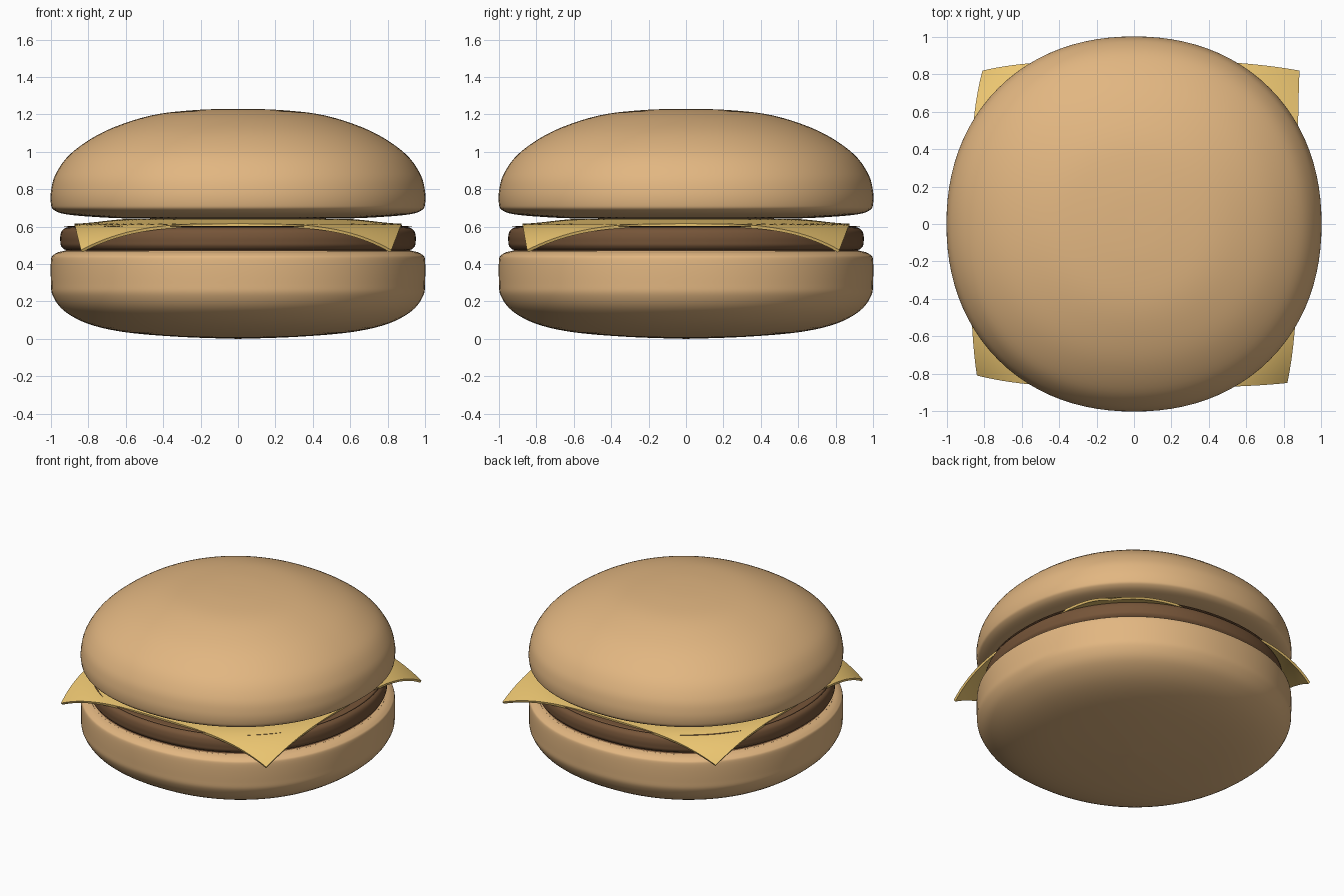
import bpy, bmesh, math
from mathutils import Vector

if "Cube" in bpy.data.objects:
    bpy.data.objects.remove(bpy.data.objects["Cube"])


def material(name, rgb):
    m = bpy.data.materials.new(name)
    m.diffuse_color = (*rgb, 1)
    m.use_nodes = True
    m.node_tree.nodes["Principled BSDF"].inputs["Base Color"].default_value = m.diffuse_color
    return m


def finish(bm, name, mat):
    bmesh.ops.recalc_face_normals(bm, faces=bm.faces)
    me = bpy.data.meshes.new(name)
    bm.to_mesh(me)
    bm.free()
    ob = bpy.data.objects.new(name, me)
    bpy.context.collection.objects.link(ob)
    me.materials.append(mat)
    for p in me.polygons:
        p.use_smooth = True
    return ob


def smooth_profile(pts, n=5):
    # Catmull-Rom curve through the profile points
    p = [Vector(q) for q in pts]
    p = [p[0]] + p + [p[-1]]
    out = []
    for a, b, c, d in zip(p, p[1:], p[2:], p[3:]):
        for i in range(n):
            t = i / n
            out.append(0.5 * (2 * b + (c - a) * t + (2 * a - 5 * b + 4 * c - d) * t * t
                              + (3 * b - a - 3 * c + d) * t ** 3))
    return out + [p[-1]]


def round_part(name, pts, mat, power=2.15, sides=96):
    # turned shape with a slightly squared plan
    prof = smooth_profile(pts)
    bm = bmesh.new()
    rings = []
    for r, z in prof[1:-1]:
        ring = []
        for i in range(sides):
            a = 2 * math.pi * i / sides
            c, s = math.cos(a), math.sin(a)
            k = r / (abs(c) ** power + abs(s) ** power) ** (1 / power)
            ring.append(bm.verts.new((k * c, k * s, z)))
        rings.append(ring)
    for lo, hi in zip(rings, rings[1:]):
        for i in range(sides):
            j = (i + 1) % sides
            bm.faces.new((lo[i], lo[j], hi[j], hi[i]))
    for ring, z in ((rings[0], prof[0][1]), (rings[-1], prof[-1][1])):
        tip = bm.verts.new((0, 0, z))
        for i in range(sides):
            bm.faces.new((ring[i], ring[(i + 1) % sides], tip))
    return finish(bm, name, mat)


bread = material("bread", (0.76, 0.47, 0.22))
meat = material("meat", (0.18, 0.09, 0.04))
yellow = material("cheese", (0.86, 0.58, 0.17))

# Buns and patty
round_part("bottom_bun", [(0, 0), (0.3, 0.01), (0.6, 0.035), (0.8, 0.08), (0.93, 0.15),
                          (0.99, 0.23), (1, 0.3), (1, 0.42), (0.985, 0.45), (0.94, 0.468),
                          (0.85, 0.47), (0, 0.47)], bread)
round_part("patty", [(0, 0.465), (0.85, 0.465), (0.92, 0.475), (0.945, 0.495), (0.95, 0.52),
                     (0.95, 0.55), (0.94, 0.58), (0.91, 0.597), (0.85, 0.605), (0, 0.605)], meat)
round_part("top_bun", [(0, 0.64), (0.55, 0.643), (0.8, 0.654), (0.93, 0.668), (0.985, 0.69),
                       (1, 0.72), (1, 0.79), (0.975, 0.88), (0.9, 0.985), (0.76, 1.085),
                       (0.6, 1.155), (0.42, 1.203), (0.2, 1.225), (0, 1.23)], bread)

# Cheese slice: flat square whose edges sag and corners droop
half = 0.875
corners = {(1, -1): (0.82, -0.85), (-1, -1): (-0.84, -0.81),
           (1, 1): (0.885, 0.82), (-1, 1): (-0.81, 0.82)}
bm = bmesh.new()
bmesh.ops.create_grid(bm, x_segments=48, y_segments=48, size=half)
for v in bm.verts:
    x, y = v.co.x, v.co.y
    r = math.hypot(x, y)
    s = min(max((r - 0.55) / 0.35, 0), 1)
    t = max(0, (r - 0.88) / 0.357)
    z = 0.642 - 0.027 * s * s * (3 - 2 * s) - 0.14 * t ** 1.7
    cx, cy = corners[(1 if x > 0 else -1, 1 if y > 0 else -1)]
    w = (abs(x * y) / half ** 2) ** 3
    v.co = (x + w * (cx - math.copysign(half, x)), y + w * (cy - math.copysign(half, y)), z)
cheese = finish(bm, "cheese_slice", yellow)
bpy.context.view_layer.update()
sol = cheese.modifiers.new("thickness", 'SOLIDIFY')
sol.thickness = 0.016
sol.offset = -1 if cheese.data.polygons[0].normal.z > 0 else 1
bpy.context.view_layer.objects.active = cheese
cheese.select_set(True)
bpy.ops.object.modifier_apply(modifier=sol.name)
bpy.ops.object.shade_smooth_by_angle(angle=math.radians(40))
